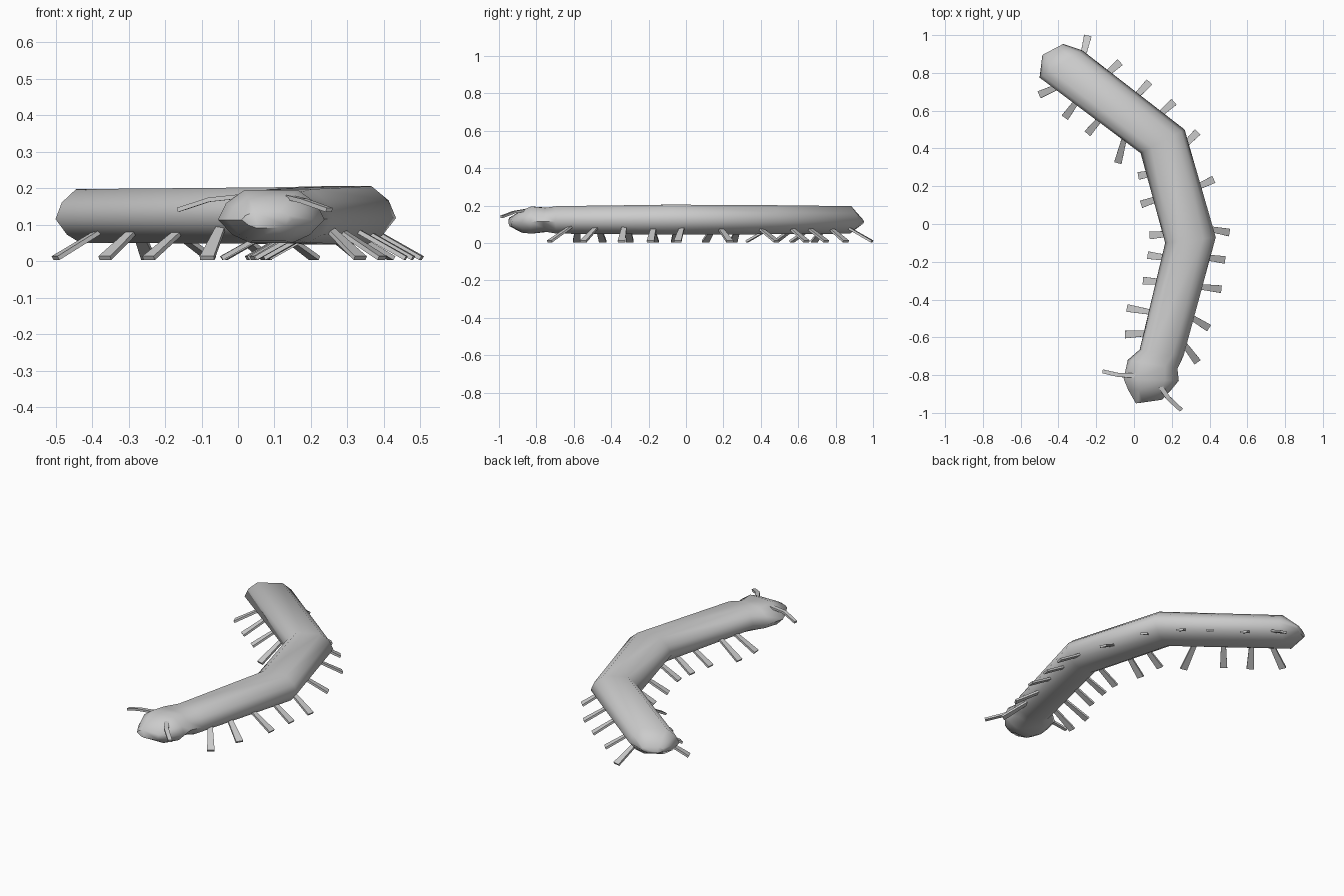
import bpy, bmesh, math
from mathutils import Vector

cube = bpy.data.objects.get("Cube")
if cube:
    bpy.data.objects.remove(cube, do_unlink=True)

grey = bpy.data.materials.new("plain_grey")
grey.use_nodes = True
colour = (0.6, 0.6, 0.6, 1)
grey.diffuse_color = colour
grey.node_tree.nodes["Principled BSDF"].inputs["Base Color"].default_value = colour


def loft(name, rings, smooth):
    """Skin a row of equal rings of points and cap both ends."""
    bm = bmesh.new()
    rows = [[bm.verts.new(p) for p in ring] for ring in rings]
    n = len(rows[0])
    for a, b in zip(rows, rows[1:]):
        for i in range(n):
            j = (i + 1) % n
            bm.faces.new((a[i], a[j], b[j], b[i]))
    bm.faces.new(rows[0])
    bm.faces.new(rows[-1])
    bmesh.ops.recalc_face_normals(bm, faces=bm.faces)
    mesh = bpy.data.meshes.new(name)
    bm.to_mesh(mesh)
    bm.free()
    mesh.materials.append(grey)
    obj = bpy.data.objects.new(name, mesh)
    bpy.context.collection.objects.link(obj)
    if smooth:
        bpy.ops.object.select_all(action='DESELECT')
        obj.select_set(True)
        bpy.context.view_layer.objects.active = obj
        bpy.ops.object.shade_smooth_by_angle(angle=math.radians(60))
    return obj


# Body cross-section: sideways factor, height factor about the widest line
SECTION = [(1, 0), (0.85, 0.55), (0.5, 1), (-0.5, 1), (-0.85, 0.55),
           (-1, 0), (-0.72, -0.66), (-0.4, -1), (0.4, -1), (0.72, -0.66)]


def body_ring(inner, outer, low, mid, high):
    a, b = Vector(inner), Vector(outer)
    c, half = (a + b) / 2, (b - a) / 2
    return [(*(c + half * s), mid + h * ((high - mid) if h > 0 else (mid - low)))
            for s, h in SECTION]


# Trunk: inner edge, outer edge, then bottom, widest and top heights
trunk = [
    ((-0.485, 0.895), (-0.375, 0.953), 0.095, 0.113, 0.13),
    ((-0.5, 0.775), (-0.275, 0.92), 0.05, 0.115, 0.197),
    ((0.035, 0.375), (0.268, 0.5), 0.047, 0.115, 0.202),
    ((0.165, -0.1), (0.433, -0.07), 0.045, 0.118, 0.205),
    ((0.03, -0.665), (0.262, -0.7), 0.05, 0.115, 0.197),
]
# Head: narrow neck, wide cheeks, blunt snout
head = [
    trunk[-1],
    ((-0.033, -0.72), (0.23, -0.765), 0.06, 0.115, 0.188),
    ((-0.055, -0.82), (0.237, -0.83), 0.05, 0.113, 0.195),
    ((-0.03, -0.88), (0.2, -0.875), 0.055, 0.113, 0.175),
    ((0.01, -0.95), (0.15, -0.93), 0.09, 0.113, 0.135),
]
loft("body", [body_ring(*r) for r in trunk + head[1:]], True)


def blade(name, path, widths, thick):
    """Flat tapering strip through the points of a path."""
    pts = [Vector(p) for p in path]
    along = pts[-1] - pts[0]
    side = along.cross(Vector((0, 0, 1))).normalized()
    up = side.cross(along).normalized() * thick / 2
    rings = [(p + side * w / 2 + up, p - side * w / 2 + up,
              p - side * w / 2 - up, p + side * w / 2 - up)
             for p, w in zip(pts, widths)]
    return loft(name, rings, False)


# Legs: tip x, tip y, then x, y where the leg leaves the body outline
left_legs = [
    (-0.245, 0.995, -0.265, 0.91), (-0.075, 0.855, -0.15, 0.79),
    (0.08, 0.75, 0.01, 0.675), (0.21, 0.645, 0.13, 0.575),
    (0.335, 0.485, 0.28, 0.43), (0.42, 0.235, 0.355, 0.205),
    (0.503, -0.045, 0.42, -0.03), (0.48, -0.19, 0.405, -0.18),
    (0.46, -0.345, 0.37, -0.335), (0.395, -0.55, 0.33, -0.51),
    (0.335, -0.73, 0.28, -0.655)]
right_legs = [
    (-0.5, 0.685, -0.42, 0.72), (-0.365, 0.565, -0.31, 0.64),
    (-0.245, 0.48, -0.19, 0.545), (-0.085, 0.325, -0.06, 0.42),
    (0.025, 0.255, 0.08, 0.265), (0.04, 0.105, 0.115, 0.13),
    (0.085, -0.06, 0.15, -0.055), (0.075, -0.165, 0.145, -0.175),
    (0.05, -0.3, 0.12, -0.305), (-0.035, -0.445, 0.08, -0.465),
    (-0.045, -0.585, 0.05, -0.58)]
for label, legs in (("left", left_legs), ("right", right_legs)):
    for i, (tx, ty, ex, ey) in enumerate(legs):
        tip, edge = Vector((tx, ty)), Vector((ex, ey))
        # Root lies inside the trunk, beyond the outline
        root = tip + (edge - tip).normalized() * 0.15
        blade(f"{label}_leg_{i + 1}", [(*root, 0.092), (*tip, 0.008)],
              (0.025, 0.04), 0.012)

# Antennae
blade("right_antenna", [(0.015, -0.8, 0.178), (-0.08, -0.8, 0.168), (-0.165, -0.78, 0.14)],
      (0.025, 0.022, 0.02), 0.012)
blade("left_antenna", [(0.14, -0.86, 0.175), (0.18, -0.92, 0.165), (0.25, -0.985, 0.14)],
      (0.025, 0.024, 0.022), 0.012)
